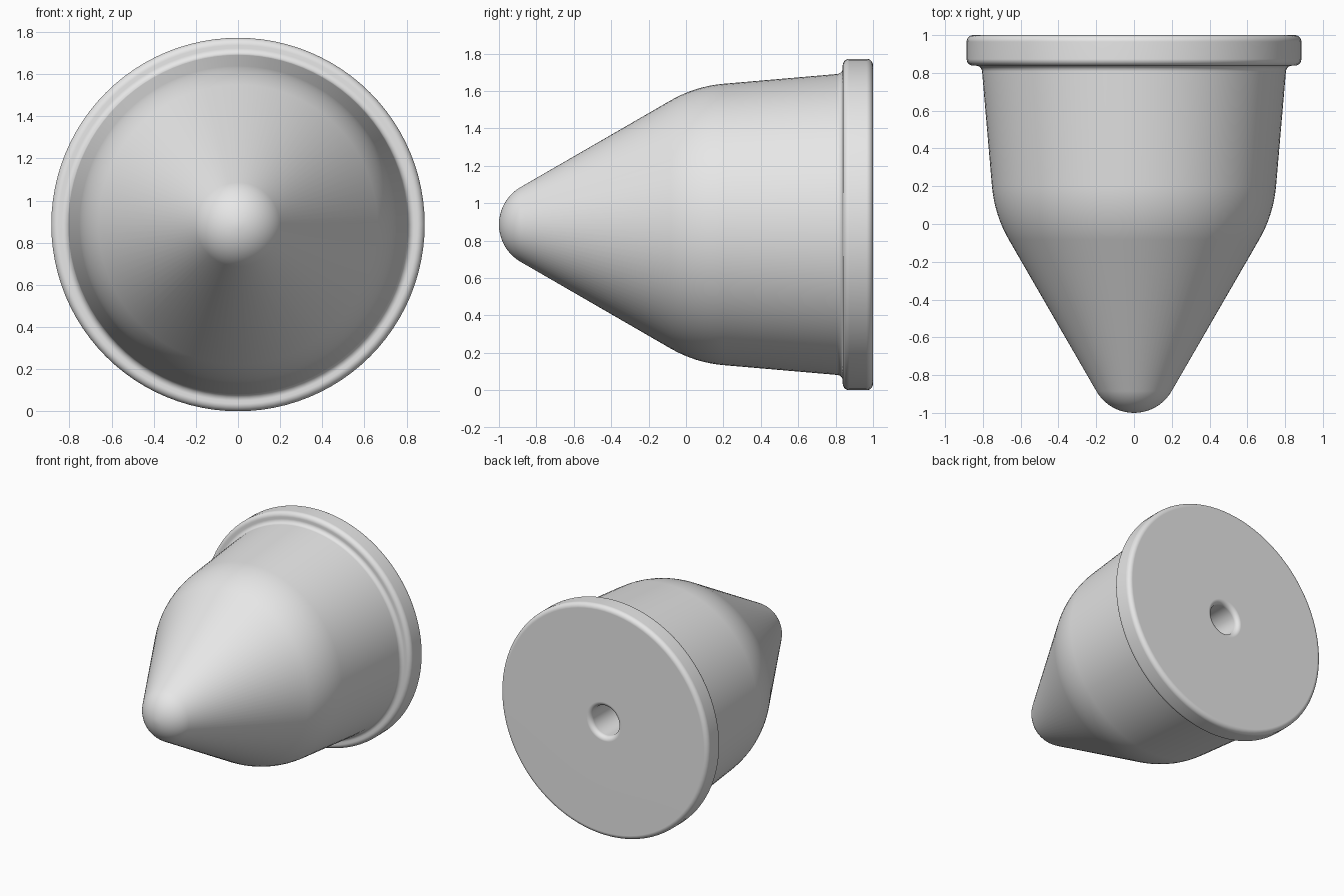
import bpy
import bmesh
from math import cos, sin, tan, tau, radians
from mathutils import Vector

SEGMENTS = 96
AXIS_Z = 0.886

if "Cube" in bpy.data.objects:
    bpy.data.objects.remove(bpy.data.objects["Cube"])

grey = bpy.data.materials.new("plain_grey")
grey.use_nodes = True
grey.diffuse_color = (0.8, 0.8, 0.8, 1)
grey.node_tree.nodes["Principled BSDF"].inputs["Base Color"].default_value = (0.8, 0.8, 0.8, 1)


def rounded_corner(before, corner, after, radius, steps=8):
    """Tangent arc that replaces a profile corner."""
    b, c, a = Vector(before), Vector(corner), Vector(after)
    to_b, to_a = (b - c).normalized(), (a - c).normalized()
    half = to_b.angle(to_a) / 2
    centre = c + (to_b + to_a).normalized() * (radius / sin(half))
    start = c + to_b * (radius / tan(half)) - centre
    end = c + to_a * (radius / tan(half)) - centre
    turn = start.angle(end)
    return [centre + (start * sin((1 - i / steps) * turn) + end * sin(i / steps * turn)) / sin(turn)
            for i in range(steps + 1)]


# Rounded nose, as (y, radius) points
profile = [Vector((-0.77 - 0.23 * cos(radians(a)), 0.23 * sin(radians(a)))) for a in range(0, 61, 6)]

# Cone, tapered body, flange and rear hole: (y, radius, corner rounding)
corners = [
    (0.049, 0.739, 0.68),    # cone into body
    (0.838, 0.807, 0.032),   # body into flange
    (0.838, 0.886, 0.035),   # flange front rim
    (1.0, 0.886, 0.035),     # flange back rim
    (1.0, 0.115, 0.035),     # hole mouth
    (0.5, 0.115, 0),         # hole floor edge
    (0.5, 0, 0),             # hole floor centre
]
points = [tuple(profile[-1])] + [c[:2] for c in corners]
for i, (y, r, rounding) in enumerate(corners, 1):
    if rounding:
        profile += rounded_corner(points[i - 1], points[i], points[i + 1], rounding)
    else:
        profile.append(Vector((y, r)))

# Revolve the profile about the y axis
bm = bmesh.new()
verts = [bm.verts.new((p.y, p.x, 0)) for p in profile]
edges = [bm.edges.new(pair) for pair in zip(verts, verts[1:])]
bmesh.ops.spin(bm, geom=verts + edges, cent=(0, 0, 0), axis=(0, 1, 0),
               angle=tau, steps=SEGMENTS)
bmesh.ops.remove_doubles(bm, verts=bm.verts, dist=0.0001)
bmesh.ops.recalc_face_normals(bm, faces=bm.faces)
mesh = bpy.data.meshes.new("conical_plug")
bm.to_mesh(mesh)
bm.free()
mesh.materials.append(grey)

plug = bpy.data.objects.new("conical_plug", mesh)
plug.location.z = AXIS_Z
bpy.context.collection.objects.link(plug)

# Smooth shading with crisp hole floor and flat rear face
bpy.ops.object.select_all(action="DESELECT")
plug.select_set(True)
bpy.context.view_layer.objects.active = plug
bpy.ops.object.shade_smooth_by_angle(angle=radians(30))
weighted = plug.modifiers.new("flat_face_normals", "WEIGHTED_NORMAL")
weighted.keep_sharp = True
